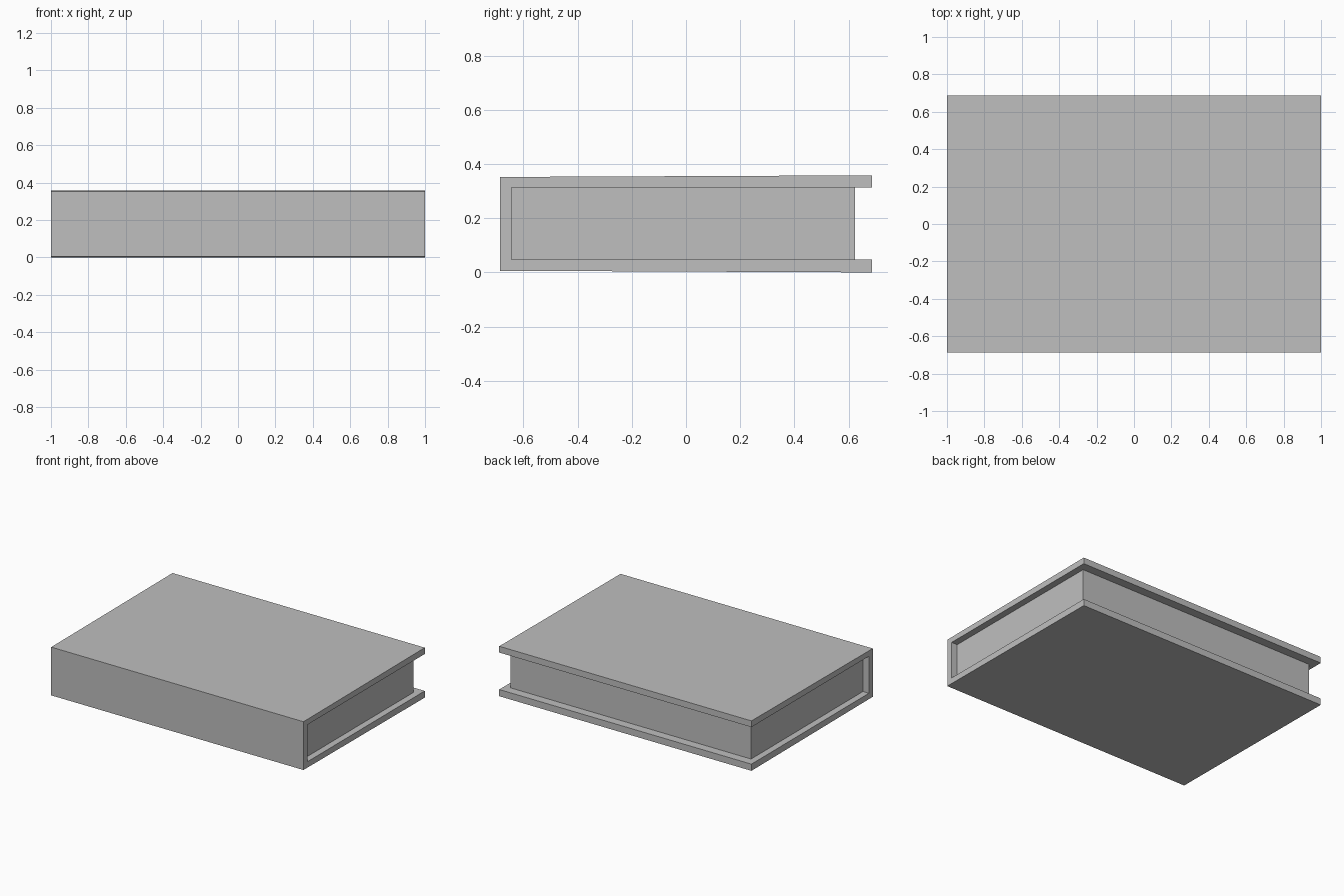
import bpy
import bmesh

cube = bpy.data.objects.get("Cube")
if cube:
    bpy.data.objects.remove(cube, do_unlink=True)

# One plain grey for the whole book
grey = bpy.data.materials.new("plain grey")
grey.use_nodes = True
colour = (0.52, 0.52, 0.52, 1)
grey.diffuse_color = colour
grey.node_tree.nodes["Principled BSDF"].inputs["Base Color"].default_value = colour


def extrude_profile(name, profile, half_width):
    """Extrude a closed (y, z) profile along x, centred on x = 0."""
    bm = bmesh.new()
    face = bm.faces.new([bm.verts.new((-half_width, y, z)) for y, z in profile])
    result = bmesh.ops.extrude_face_region(bm, geom=[face], use_keep_orig=True)
    moved = [v for v in result["geom"] if isinstance(v, bmesh.types.BMVert)]
    bmesh.ops.translate(bm, verts=moved, vec=(2 * half_width, 0, 0))
    bmesh.ops.recalc_face_normals(bm, faces=bm.faces)
    mesh = bpy.data.meshes.new(name)
    bm.to_mesh(mesh)
    bm.free()
    mesh.materials.append(grey)
    obj = bpy.data.objects.new(name, mesh)
    bpy.context.collection.objects.link(obj)
    return obj


spine_y, edge_y = -0.687, 0.687
inner_spine_y, page_edge_y = -0.643, 0.624
inner_low, inner_high = 0.048, 0.313

# Cover: spine and two boards that thicken slightly towards the open edge
extrude_profile("cover", [
    (spine_y, 0.006), (edge_y, 0), (edge_y, inner_low), (inner_spine_y, inner_low),
    (inner_spine_y, inner_high), (edge_y, inner_high), (edge_y, 0.358), (spine_y, 0.352),
], 1.0)

# Page block: set in from the cover on three sides
extrude_profile("pages", [
    (inner_spine_y, inner_low), (page_edge_y, inner_low),
    (page_edge_y, inner_high), (inner_spine_y, inner_high),
], 0.953)
